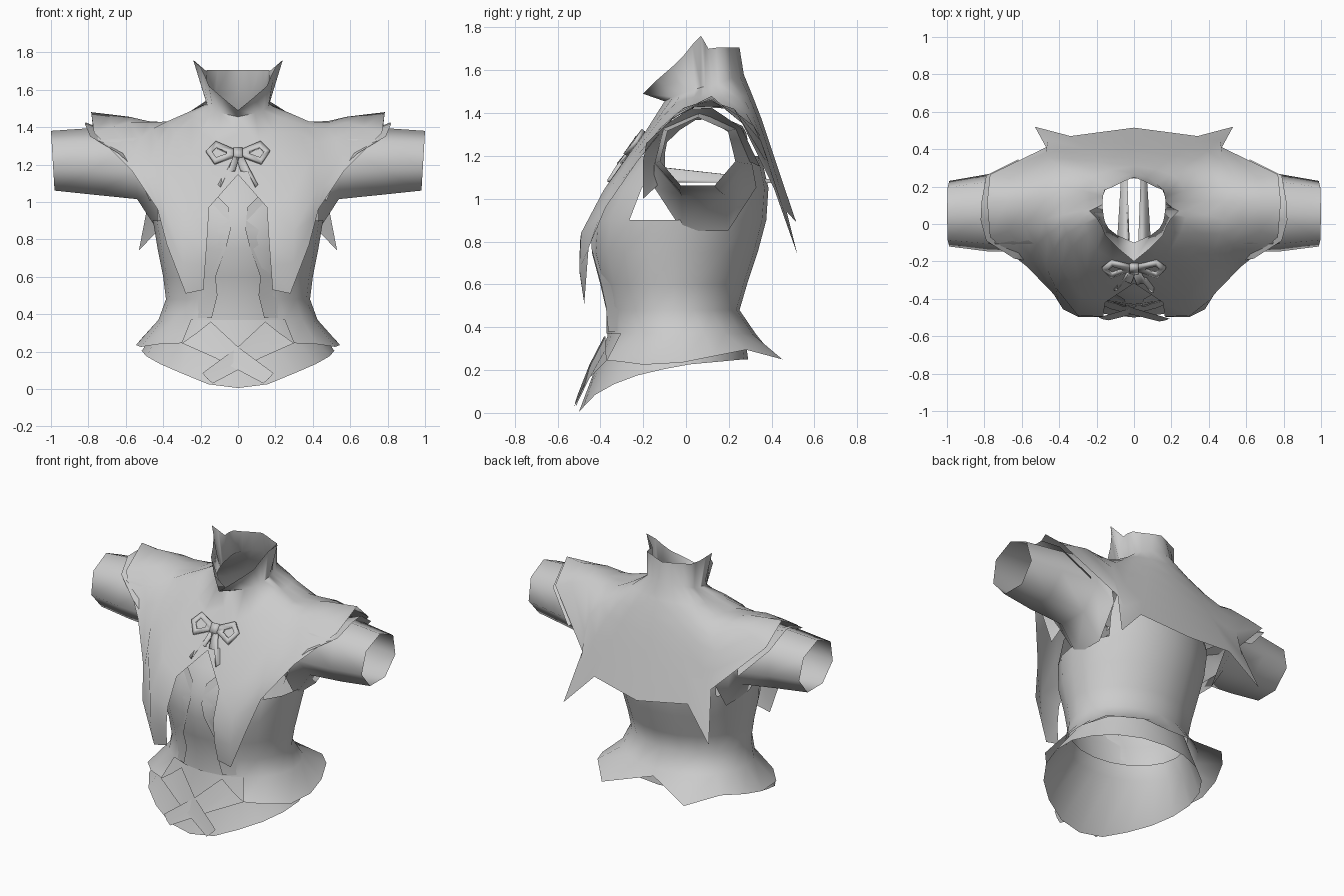
import bpy, math
from mathutils import Vector
from mathutils.bvhtree import BVHTree

if "Cube" in bpy.data.objects:
    bpy.data.objects.remove(bpy.data.objects["Cube"])

cloth = bpy.data.materials.new("grey_cloth")
cloth.diffuse_color = (0.6, 0.6, 0.6, 1)
cloth.use_nodes = True
cloth.node_tree.nodes["Principled BSDF"].inputs["Base Color"].default_value = cloth.diffuse_color


def make(name, verts, faces, angle=60, thick=0):
    me = bpy.data.meshes.new(name)
    me.from_pydata([tuple(v) for v in verts], [], faces)
    me.materials.append(cloth)
    ob = bpy.data.objects.new(name, me)
    bpy.context.collection.objects.link(ob)
    me.shade_smooth()
    me.set_sharp_from_angle(angle=math.radians(angle))
    if thick:
        m = ob.modifiers.new("thickness", 'SOLIDIFY')
        m.thickness, m.offset = thick, 0
    return ob


def loft(name, rows, closed=False, angle=60, skip=None, thick=0):
    """Quads between equally long rows of points."""
    n = len(rows[0])
    faces = []
    for r in range(len(rows) - 1):
        for c in range(n if closed else n - 1):
            if skip and skip(r, c):
                continue
            d = (c + 1) % n
            faces.append((r * n + c, r * n + d, (r + 1) * n + d, (r + 1) * n + c))
    return make(name, [p for row in rows for p in row], faces, angle, thick)


def surface(ob):
    me = ob.data
    return BVHTree.FromPolygons([v.co for v in me.vertices], [p.vertices for p in me.polygons])


def onto(tree, x, z, lift):
    """Point on the front of a surface, lifted towards the front."""
    hit = tree.ray_cast(Vector((x, -2, z)), Vector((0, 1, 0)))[0]
    return (x, (hit.y if hit else -.38) - lift, z)


def flip(row, s=-1):
    return [(p[0] * s, p[1], p[2]) for p in row]


def whole(half):
    """Half a row, front centre to back centre, turned into a full ring."""
    return half + flip(half[-2:0:-1])


def interp(table, v):
    if v <= table[0][0]:
        return table[0][1]
    for (a, p), (b, q) in zip(table, table[1:]):
        if v <= b:
            return p + (q - p) * (v - a) / (b - a)
    return table[-1][1]


def oval(z, rx, yf, yb, n=20):
    """Oval ring starting at the front; z is a height or a table of y to height."""
    out = []
    for i in range(n):
        a = 2 * math.pi * i / n
        y = (yf + yb) / 2 - (yb - yf) / 2 * math.cos(a)
        out.append((rx * math.sin(a), y, interp(z, y) if isinstance(z, list) else z))
    return out


# Bodice with flared, notched jacket hem, open at the front and at the armholes
HEM = [(0, -.41, .22), (.15, -.41, .23), (.30, -.37, .245), (.42, -.31, .24), (.52, -.2, .225),
       (.545, -.02, .235), (.52, .13, .265), (.45, .28, .295), (.30, .45, .25), (.14, .39, .29),
       (0, .34, .325)]
bodice = loft("bodice", [whole(HEM)] + [oval(*r) for r in (
    (.37, .425, -.372, .325), (.48, .385, -.372, .25), (.6, .40, -.40, .285),
    (.75, .43, -.44, .335), (.9, .455, -.43, .375), (1.05, .46, -.36, .385),
    (1.2, .40, -.23, .35))], True, 75,
    lambda r, c: (r == 0 and c in (0, 1, 18, 19)) or (r >= 5 and c % 10 in (3, 4, 5, 6)))

# Pointed underskirt
POINT = [(-.5, .005), (-.4, .11), (-.2, .185), (0, .225), (.27, .25)]
loft("underskirt", [oval(.46, .375, -.362, .245), oval(.36, .405, -.366, .275),
                    oval(POINT, .515, -.50, .29)], True)

# Neck ring between collar rim and cape
NECK = [(0, -.1, 1.455), (.09, -.06, 1.475), (.135, -.025, 1.49), (.155, .01, 1.5),
        (.162, .04, 1.51), (.166, .07, 1.52), (.168, .09, 1.525), (.168, .12, 1.53),
        (.166, .15, 1.54), (.15, .19, 1.555), (.12, .215, 1.565), (.07, .25, 1.575),
        (0, .27, 1.58)]
RIM = [(0, -.2, 1.49), (.08, -.135, 1.555), (.155, -.06, 1.62), (.175, -.01, 1.67),
       (.2, .03, 1.72), (.24, .07, 1.76), (.205, .088, 1.73), (.17, .105, 1.70),
       (.168, .14, 1.705), (.16, .18, 1.705), (.11, .2, 1.705), (.055, .228, 1.705),
       (0, .25, 1.705)]

# Cape columns from front centre round to back centre: two middles and the hem
CAPE = [((0, -.21, 1.27), (0, -.42, 1.03), (0, -.5, .9)),
        ((.14, -.31, 1.15), (.165, -.495, .8), (.185, -.475, .53)),
        ((.25, -.25, 1.23), (.30, -.49, .84), (.28, -.475, .51)),
        ((.33, -.12, 1.37), (.42, -.34, 1.07), (.38, -.455, .77)),
        ((.36, -.05, 1.41), (.47, -.23, 1.2), (.43, -.375, .96)),
        ((.38, 0, 1.43), (.52, -.11, 1.34), (.57, -.23, 1.17)),
        ((.38, .05, 1.43), (.58, -.01, 1.425), (.77, -.07, 1.37)),
        ((.38, .12, 1.425), (.58, .12, 1.455), (.785, .12, 1.48)),
        ((.37, .2, 1.425), (.56, .225, 1.42), (.77, .265, 1.35)),
        ((.33, .28, 1.40), (.46, .35, 1.27), (.47, .41, 1.05)),
        ((.27, .31, 1.39), (.39, .39, 1.16), (.53, .52, .74)),
        ((.17, .33, 1.39), (.26, .40, 1.18), (.34, .47, .94)),
        ((0, .35, 1.38), (0, .43, 1.14), (0, .515, .89))]


def spline(pts):
    """Smooth column with one extra point between each pair."""
    p = [Vector(v) for v in pts]
    p = [2 * p[0] - p[1]] + p + [2 * p[-1] - p[-2]]
    out = [p[1]]
    for i in range(1, len(p) - 2):
        out += [(9 * (p[i] + p[i + 1]) - p[i - 1] - p[i + 2]) / 16, p[i + 1]]
    return out


cols = [spline((n,) + c) for n, c in zip(NECK, CAPE)]
cape = loft("collar_and_cape", [whole(RIM)] + [whole([tuple(c[r]) for c in cols]) for r in range(7)],
            True, 80, lambda r, c: r >= 4 and c in (0, 23))

# Sleeves, shoulder underlayers, front edges and crossed tails
CAP = [(.47, -.2, 1.0), (.55, -.2, 1.18), (.64, -.185, 1.26), (.79, -.09, 1.35),
       (.82, .02, 1.42), (.815, .12, 1.425), (.79, .26, 1.33), (.62, .345, 1.15)]
EDGE = [(1.04, .12), (.97, .05), (.85, .04), (.77, .06), (.6, .12), (.5, .11), (.38, .14)]
front = surface(bodice)
for s, side in ((1, "right"), (-1, "left")):
    rings = []
    for x, cy, cz, ry, rz, lean in ((.99, .055, 1.212, .18, .168, .01), (.78, .06, 1.208, .212, .187, 0),
                                    (.54, .08, 1.207, .235, .213, 0), (.43, .09, 1.12, .245, .30, 0)):
        ring = []
        for i in range(7):
            a = 2 * math.pi * i / 7
            ring.append((x + lean * math.cos(a), cy + ry * math.sin(a), cz + rz * math.cos(a)))
        rings.append(flip(ring, s))
    loft("sleeve_" + side, rings, True, 70)

    inner = [Vector(p).lerp(Vector((.42, .09, 1.27)), .35) for p in CAP]
    loft("shoulder_underlayer_" + side, [flip(CAP, s), flip(inner, s)])

    loft("front_edge_" + side, [[onto(front, s * x, z, .012) for z, x in EDGE],
                                [onto(front, s * (x + .1), z, -.004) for z, x in EDGE]])

    lift = -.006 if s < 0 else 0
    tail = [[(.145, -.375, .36), (0, -.445, .225), (-.19, -.50, .085)],
            [(.22, -.375, .30), (.05, -.455, .16), (-.165, -.51, .055)],
            [(.30, -.37, .245), (.12, -.45, .165), (-.135, -.515, .03)]]
    loft("crossed_tail_" + side, [[(s * x, y + lift, z) for x, y, z in r] for r in tail])

# Bow lying on the chest
chest = surface(cape)
LOOP = [(.015, 1.275), (.12, 1.32), (.17, 1.27), (.125, 1.205), (.015, 1.245)]
HOLE = [(.11 + (x - .11) * .5, 1.262 + (z - 1.262) * .5) for x, z in LOOP]
TAIL = [[(-.012, 1.245), (.02, 1.165), (.05, 1.08)], [(.022, 1.25), (.06, 1.165), (.1, 1.085)]]
KNOT = [[(-.025, 1.235), (.025, 1.235)], [(-.025, 1.285), (.025, 1.285)]]
for s, side in ((1, "right"), (-1, "left")):
    loft("bow_loop_" + side, [[onto(chest, s * x, z, .015) for x, z in r] for r in (LOOP, HOLE)],
         True, 30, thick=.02)
    loft("bow_tail_" + side, [[onto(chest, s * x, z, .015) for x, z in r] for r in TAIL],
         False, 30, thick=.02)
loft("bow_knot", [[onto(chest, x, z, .018) for x, z in r] for r in KNOT], False, 30, thick=.03)
